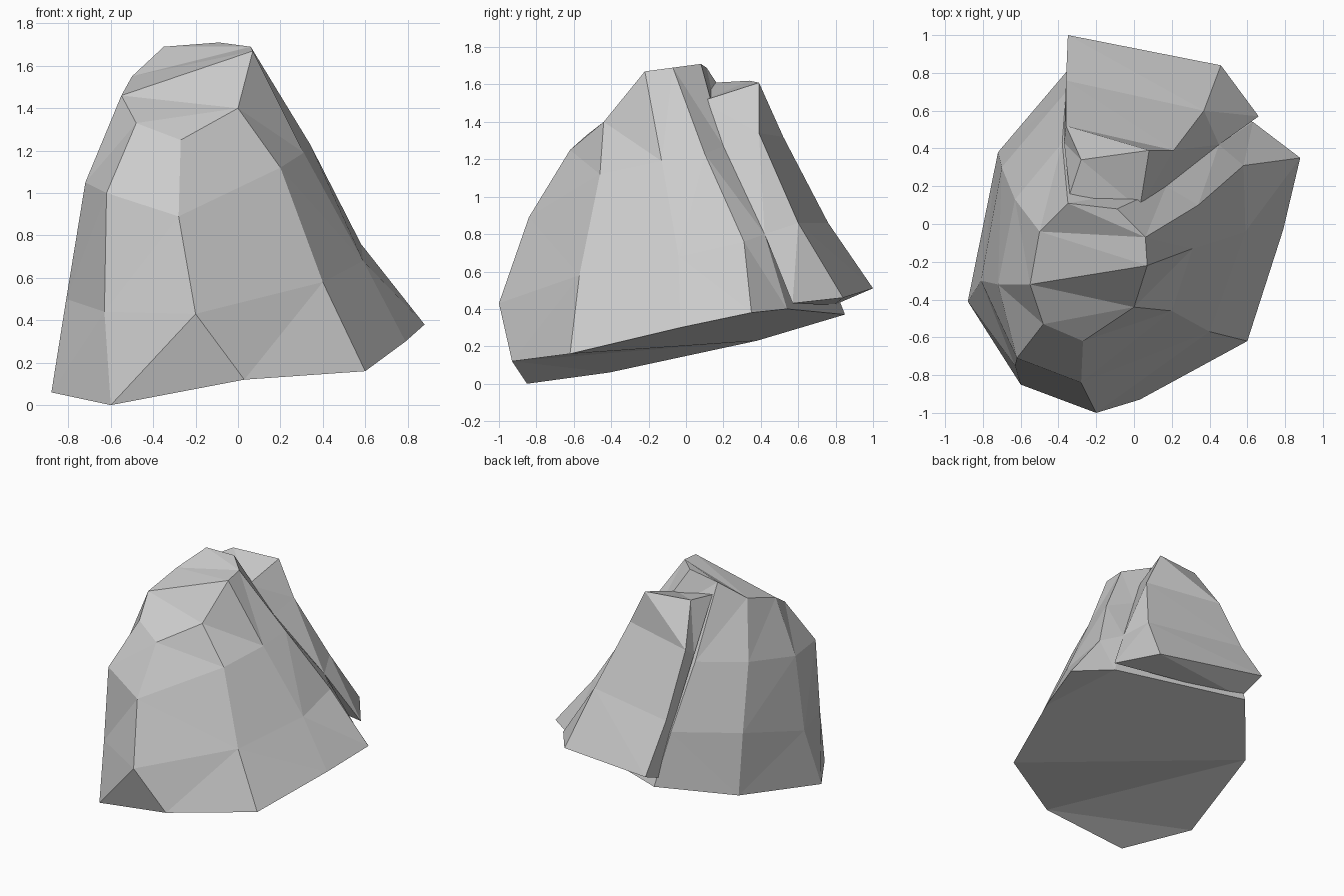
import bpy
import bmesh

default_cube = bpy.data.objects.get("Cube")
if default_cube:
    bpy.data.objects.remove(default_cube, do_unlink=True)


def make_material(name, colour):
    material = bpy.data.materials.new(name)
    material.use_nodes = True
    material.diffuse_color = colour
    shader = material.node_tree.nodes["Principled BSDF"]
    shader.inputs["Base Color"].default_value = colour
    shader.inputs["Roughness"].default_value = 0.9
    return material


def loft_profiles(name, profiles, cap_cuts, material):
    """Skin vertical profiles (in centimetres) into a closed flat-shaded stone.
    Each cap cut names two profiles whose top corners share a crease."""
    mesh = bpy.data.meshes.new(name)
    stone = bpy.data.objects.new(name, mesh)
    bpy.context.collection.objects.link(stone)
    bm = bmesh.new()
    columns = [[bm.verts.new([value / 100 for value in point]) for point in profile]
               for profile in profiles]

    # side facets between neighbouring profiles
    for index, column in enumerate(columns):
        following = columns[(index + 1) % len(columns)]
        for level in range(len(column) - 1):
            bm.faces.new((column[level], following[level],
                          following[level + 1], column[level + 1]))

    # underside and top
    bm.faces.new([column[0] for column in reversed(columns)])
    bm.faces.new([column[-1] for column in columns])
    for first, second in cap_cuts:
        bmesh.ops.connect_verts(bm, verts=[columns[first][-1], columns[second][-1]])

    # fix the creases of bent facets
    bmesh.ops.triangulate(bm, faces=bm.faces[:], quad_method="SHORT_EDGE")
    bmesh.ops.recalc_face_normals(bm, faces=bm.faces[:])
    bm.to_mesh(mesh)
    bm.free()
    mesh.materials.append(material)
    for polygon in mesh.polygons:
        polygon.use_smooth = False
    return stone


stone_grey = make_material("stone grey", (0.6, 0.6, 0.6, 1))

# main boulder: profiles run from foot to crown, counter-clockwise from the front
boulder_profiles = [
    [(-60, -85, 0), (-63, -75, 44), (-62, -71, 100), (-48, -53, 133)],
    [(3, -93, 12), (-20, -100, 43), (-28, -84, 89), (-27, -62, 125)],
    [(60, -62, 16), (40, -57, 58), (20, -46, 112), (0, -44, 140)],
    [(79, -3, 30), (59, -4, 68), (31, -13, 119), (7, -22, 167)],
    [(88, 35, 38), (58, 31, 76), (34, 10, 123), (6, -7, 169)],
    [(63, 54, 40), (45, 42, 80), (17, 20, 127), (-9, 8, 171)],
    [(-32, 85, 37), (-36, 70, 75), (-38, 43, 120), (-35, 11, 169)],
    [(-72, 38, 23), (-70, 30, 68), (-63, 13, 115), (-50, -4, 155)],
    [(-88, -41, 6), (-81, -30, 50), (-72, -32, 105), (-55, -32, 146)],
]
loft_profiles("main_boulder", boulder_profiles, [(8, 3), (7, 4)], stone_grey)

# split slab leaning on the back
slab_profiles = [
    [(66, 57, 43), (45, 42, 80), (17, 20, 127), (3, 8, 151)],
    [(46, 84, 46), (37, 60, 86), (21, 39, 134), (8, 39, 161)],
    [(-35, 100, 51), (-36, 76, 86), (-36, 52, 132), (-28, 34, 162)],
    [(-33, 79, 42), (-35, 66, 80), (-37, 43, 125), (-34, 16, 161)],
]
loft_profiles("back_slab", slab_profiles, [(0, 2)], stone_grey)
